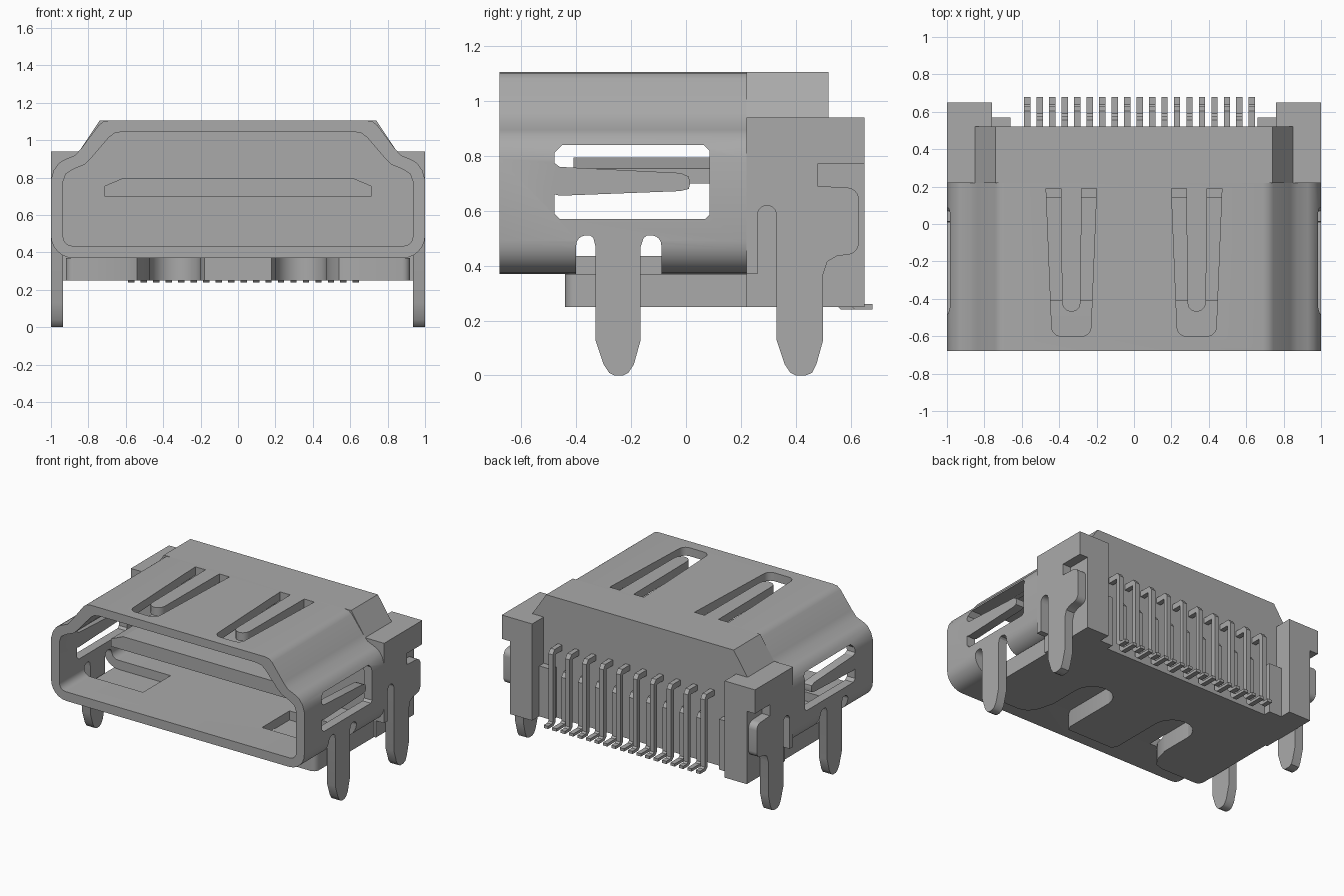
import bpy, bmesh, math
from mathutils import Vector

cube = bpy.data.objects.get("Cube")
if cube:
    bpy.data.objects.remove(cube, do_unlink=True)

metal = bpy.data.materials.new("plain grey")
metal.use_nodes = True
GREY = (0.4, 0.4, 0.4, 1)
metal.diffuse_color = GREY
metal.node_tree.nodes["Principled BSDF"].inputs["Base Color"].default_value = GREY


def prism(name, pts, axis, a, b):
    """Extrude a flat outline along an axis from a to b."""
    place = {"x": lambda p, t: (t, p[0], p[1]),
             "y": lambda p, t: (p[0], t, p[1]),
             "z": lambda p, t: (p[0], p[1], t)}[axis]
    bm = bmesh.new()
    face = bm.faces.new([bm.verts.new(place(p, a)) for p in pts])
    out = bmesh.ops.extrude_face_region(bm, geom=[face])
    moved = [v for v in out["geom"] if isinstance(v, bmesh.types.BMVert)]
    bmesh.ops.translate(bm, verts=moved, vec=Vector(place((0, 0), b - a)))
    bmesh.ops.recalc_face_normals(bm, faces=bm.faces)
    me = bpy.data.meshes.new(name)
    bm.to_mesh(me)
    bm.free()
    me.materials.append(metal)
    ob = bpy.data.objects.new(name, me)
    bpy.context.collection.objects.link(ob)
    return ob


def box(name, x, y, z):
    return prism(name, [(x[0], y[0]), (x[1], y[0]), (x[1], y[1]), (x[0], y[1])], "z", *z)


def cut(ob, cutters):
    """Subtract the cutters, then remove them."""
    for c in cutters:
        mod = ob.modifiers.new("cut", "BOOLEAN")
        mod.operation, mod.solver, mod.object = "DIFFERENCE", "EXACT", c
    dg = bpy.context.evaluated_depsgraph_get()
    dg.update()
    me = bpy.data.meshes.new_from_object(ob.evaluated_get(dg))
    ob.modifiers.clear()
    ob.data = me
    for c in cutters:
        bpy.data.objects.remove(c, do_unlink=True)


def smooth(ob, angle=32):
    bpy.ops.object.select_all(action="DESELECT")
    ob.select_set(True)
    bpy.context.view_layer.objects.active = ob
    bpy.ops.object.shade_smooth_by_angle(angle=math.radians(angle))


def mirrored(half):
    return half + [(-u, v) for u, v in reversed(half)]


def arc(cx, cy, r, start, end, n=6):
    return [(cx + r * math.cos(math.radians(start + (end - start) * i / n)),
             cy + r * math.sin(math.radians(start + (end - start) * i / n)))
            for i in range(n + 1)]


SIDES = (("left", 1), ("right", -1))

# Sheet metal shell: outer outline minus inner outline
outer = mirrored(arc(.88, .49, .12, -90, 0) + [(1, .79), (.985, .84), (.96, .875), (.93, .895),
                 (.87, .92), (.835, .96), (.745, 1.08), (.72, 1.1), (.69, 1.105)])
inner = mirrored(arc(.885, .485, .05, -90, 0) + [(.935, .78), (.92, .82), (.88, .845),
                 (.82, .87), (.78, .91), (.69, 1.015), (.66, 1.038), (.62, 1.045)])
shell = prism("shell", outer, "y", -.68, .22)
cutters = [prism("shell_hollow", inner, "y", -.8, .4)]

# U-shaped slots that leave spring tongues in the top
for _, s in SIDES:
    u = [(-.135, .19), (-.105, -.55)] + arc(-.055, -.55, .05, 180, 270)
    u += arc(.055, -.55, .05, 270, 360) + [(.105, -.55), (.135, .19), (.055, .19)]
    u += arc(0, -.42, .05, 0, -180) + [(-.055, .19)]
    cutters.append(prism("top_slot", [(x + s * .335, y) for x, y in u], "z", .98, 1.2))

# Slots with a tongue in both side walls
side_slot = [(-.48, .66), (-.48, .59), (-.46, .57), (.07, .57), (.085, .585), (.085, .82),
             (.065, .84), (-.45, .84), (-.48, .81), (-.48, .775), (-.46, .76),
             (-.02, .738), (.01, .725), (.015, .7), (.01, .68), (-.02, .672), (-.46, .655)]
cutters.append(prism("side_slot", side_slot, "x", -1.2, 1.2))

# Openings where the front legs are folded out of the floor
for _, s in SIDES:
    opening = [(-.4, .3), (-.09, .3)] + arc(-.125, .475, .035, 0, 90) + arc(-.365, .475, .035, 90, 180)
    cutters.append(prism("leg_opening", opening, "x", s * .47, s * 1.2))
cut(shell, cutters)
smooth(shell)

# Front legs and rear side plates with legs
leg = [(-.36, .52), (-.337, .5), (-.33, .47), (-.33, .13), (-.3, .04), (-.28, .01), (-.26, 0),
       (-.23, 0), (-.21, .01), (-.19, .04), (-.165, .13), (-.165, .47), (-.155, .5), (-.13, .52)]
plate = [(.22, .37), (.26, .37), (.26, .585)] + arc(.295, .585, .035, 180, 0)
plate += [(.33, .13), (.36, .04), (.38, .01), (.4, 0), (.435, 0), (.46, .01), (.475, .04),
          (.5, .13), (.5, .37), (.515, .415), (.55, .435)]
plate += arc(.585, .485, .045, -90, 0) + arc(.585, .64, .045, 0, 90)
plate += [(.48, .69), (.48, .77), (.65, .77), (.65, .94), (.22, .94)]
for side, s in SIDES:
    smooth(prism(side + "_front_leg", leg, "x", s * .935, s))
    smooth(prism(side + "_rear_plate", plate, "x", s * .935, s))
    # Rear wings of the plastic housing
    box(side + "_wing", sorted((s * .76, s * .935)), (.22, .65), (.25, .94))
    box(side + "_pin_guard", sorted((s * .66, s * .76)), (.5, .57), (.25, .61))

# Housing body behind the shell, and its plug inside the shell
prism("housing_body", mirrored([(.85, .25), (.85, .94), (.74, 1.105)]), "y", .22, .52)
prism("housing_plug", inner, "y", .14, .22)

# Plastic base under the shell with two rounded recesses
base = [(.92, .52), (.92, -.4)] + arc(.88, -.4, .04, 0, -90, 4)
base += [(.6, -.44), (.54, -.42), (.5, -.36), (.47, -.25), (.47, -.02)]
base += arc(.335, -.02, .135, 0, 180, 10) + [(.2, -.4), (.18, -.44)]
smooth(prism("base", mirrored(base), "z", .25, .37))

# Contact blade in the mouth
prism("contact_blade", mirrored([(.715, .7), (.715, .755), (.62, .795)]), "y", -.41, .2)

# Nineteen pins, alternately tall and short
for i in range(19):
    x = .03 + (i - 9) * .0667
    y, top = ((.595, .78) if i % 2 == 0 else (.545, .61))
    pin = [(.5, top), (y + .01, top), (y + .032, top - .03), (y + .032, .27), (y + .045, .26),
           (.68, .26), (.68, .24), (y + .02, .24), (y, .26), (y, top - .04), (.5, top - .04)]
    prism("pin_%02d" % (i + 1), pin, "x", x - .017, x + .017)
